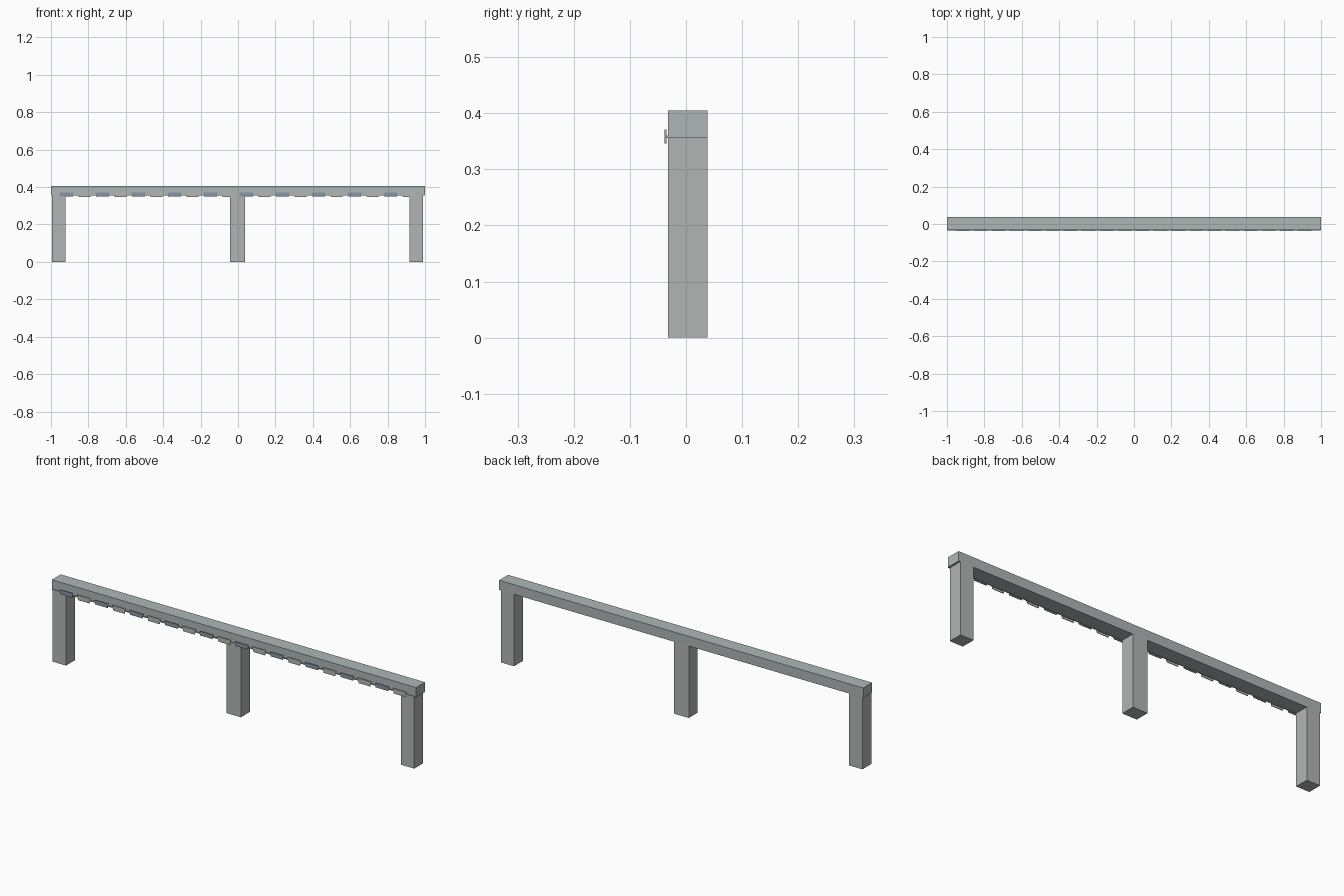
import bpy, bmesh

if "Cube" in bpy.data.objects:
    bpy.data.objects.remove(bpy.data.objects["Cube"])


def material(name, rgb):
    m = bpy.data.materials.new(name)
    m.diffuse_color = (*rgb, 1)
    m.use_nodes = True
    m.node_tree.nodes["Principled BSDF"].inputs["Base Color"].default_value = m.diffuse_color
    return m


beam_mat = material("beam_grey", (0.42, 0.47, 0.47))
leg_mat = material("leg_grey", (0.45, 0.46, 0.46))
dark_mat = material("slate_blue", (0.25, 0.30, 0.37))
light_mat = material("warm_grey", (0.47, 0.47, 0.45))
cord_mat = material("cord_green", (0.35, 0.48, 0.38))


def box(name, x, y, z, mat, taper=0.0):
    """Box between ranges; taper narrows the bottom edge on each side."""
    bm = bmesh.new()
    bmesh.ops.create_cube(bm, size=1)
    for v in bm.verts:
        low = v.co.z < 0
        s = 1 if v.co.x > 0 else -1
        v.co.x = (x[1] if s > 0 else x[0]) - (s * taper if low else 0)
        v.co.y = y[1] if v.co.y > 0 else y[0]
        v.co.z = z[0] if low else z[1]
    mesh = bpy.data.meshes.new(name)
    bm.to_mesh(mesh)
    bm.free()
    mesh.materials.append(mat)
    ob = bpy.data.objects.new(name, mesh)
    bpy.context.collection.objects.link(ob)
    return ob


# Long beam
Y = (-0.032, 0.038)
box("beam", (-1, 1), Y, (0.357, 0.405), beam_mat)

# Three posts
for name, x in (("left_leg", (-0.995, -0.922)), ("middle_leg", (-0.042, 0.038)),
                ("right_leg", (0.918, 0.99))):
    box(name, x, Y, (0, 0.357), leg_mat)

# Thin cord along the lower front edge
box("cord", (-0.998, 0.998), (-0.035, -0.032), (0.356, 0.36), cord_mat)

# Alternating thin tags hanging from the cord
for i in range(20):
    cx = -0.917 + i * 0.0963
    if i % 2 == 0:
        box("dark_tag", (cx - 0.037, cx + 0.037), (-0.038, -0.035),
            (0.35, 0.371), dark_mat, 0.003)
    else:
        box("light_tag", (cx - 0.037, cx + 0.037), (-0.038, -0.035),
            (0.346, 0.371), light_mat, 0.006)
